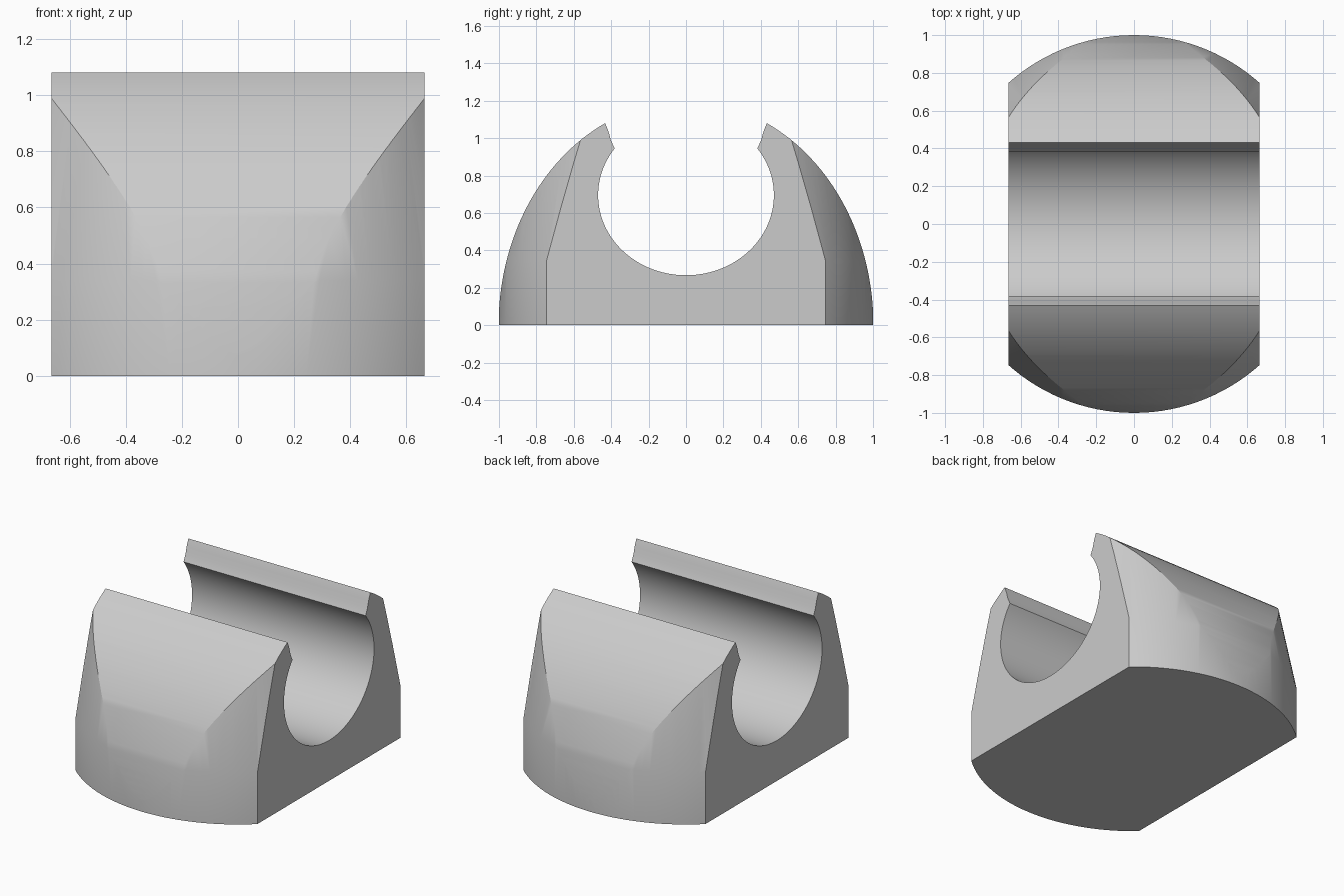
import bpy, bmesh, math

cube = bpy.data.objects.get("Cube")
if cube:
    bpy.data.objects.remove(cube, do_unlink=True)

HALF_WIDTH = 0.665


def arc(ry, rz, cz, start, end, steps):
    """Points (y, z) on an ellipse centred on y = 0, angles in radians."""
    angles = [start + (end - start) * i / steps for i in range(steps + 1)]
    return [(ry * math.cos(a), cz + rz * math.sin(a)) for a in angles]


def make_object(name, bm):
    bmesh.ops.recalc_face_normals(bm, faces=bm.faces)
    mesh = bpy.data.meshes.new(name)
    bm.to_mesh(mesh)
    bm.free()
    obj = bpy.data.objects.new(name, mesh)
    bpy.context.collection.objects.link(obj)
    return obj


# Saddle: arched section with an open cradle and flared lips, extruded along x
outer = arc(1.002, 1.197, 0, 0, math.acos(0.432 / 1.002), 32)
lip = [(0.414, 1.035), (0.402, 0.99)]
mouth = math.asin((0.945 - 0.695) / 0.428)
bore = arc(0.47, 0.428, 0.695, mouth, -math.pi / 2, 40)
half = outer + lip + bore
profile = half + [(-y, z) for y, z in reversed(half[:-1])]

bm = bmesh.new()
section = bm.faces.new([bm.verts.new((-HALF_WIDTH, y, z)) for y, z in profile])
grown = bmesh.ops.extrude_face_region(bm, geom=[section])
moved = [v for v in grown["geom"] if isinstance(v, bmesh.types.BMVert)]
bmesh.ops.translate(bm, verts=moved, vec=(HALF_WIDTH * 2, 0, 0))
saddle = make_object("cradle_block", bm)

# Envelope: round column that tapers above its shoulder
bm = bmesh.new()
sides = 128
rings = []
for radius, z in ((1, -0.2), (1, 0.34), (0.813, 1.29)):
    rings.append([bm.verts.new((radius * math.cos(2 * math.pi * i / sides),
                                radius * math.sin(2 * math.pi * i / sides), z))
                  for i in range(sides)])
for low, high in zip(rings, rings[1:]):
    for i in range(sides):
        j = (i + 1) % sides
        bm.faces.new((low[i], low[j], high[j], high[i]))
bm.faces.new(rings[0])
bm.faces.new(rings[-1])
envelope = make_object("round_envelope", bm)
envelope.hide_render = True

# Trim the saddle to the envelope
trim = saddle.modifiers.new("trim", "BOOLEAN")
trim.operation = "INTERSECT"
trim.solver = "EXACT"
trim.object = envelope
bpy.ops.object.select_all(action="DESELECT")
saddle.select_set(True)
bpy.context.view_layer.objects.active = saddle
bpy.ops.object.modifier_apply(modifier="trim")
bpy.data.objects.remove(envelope, do_unlink=True)
bpy.ops.object.shade_smooth_by_angle(angle=math.radians(25))

# Single grey material
grey = bpy.data.materials.new("light_grey")
colour = (0.6, 0.6, 0.6, 1)
grey.use_nodes = True
grey.diffuse_color = colour
grey.node_tree.nodes["Principled BSDF"].inputs["Base Color"].default_value = colour
saddle.data.materials.clear()
saddle.data.materials.append(grey)
